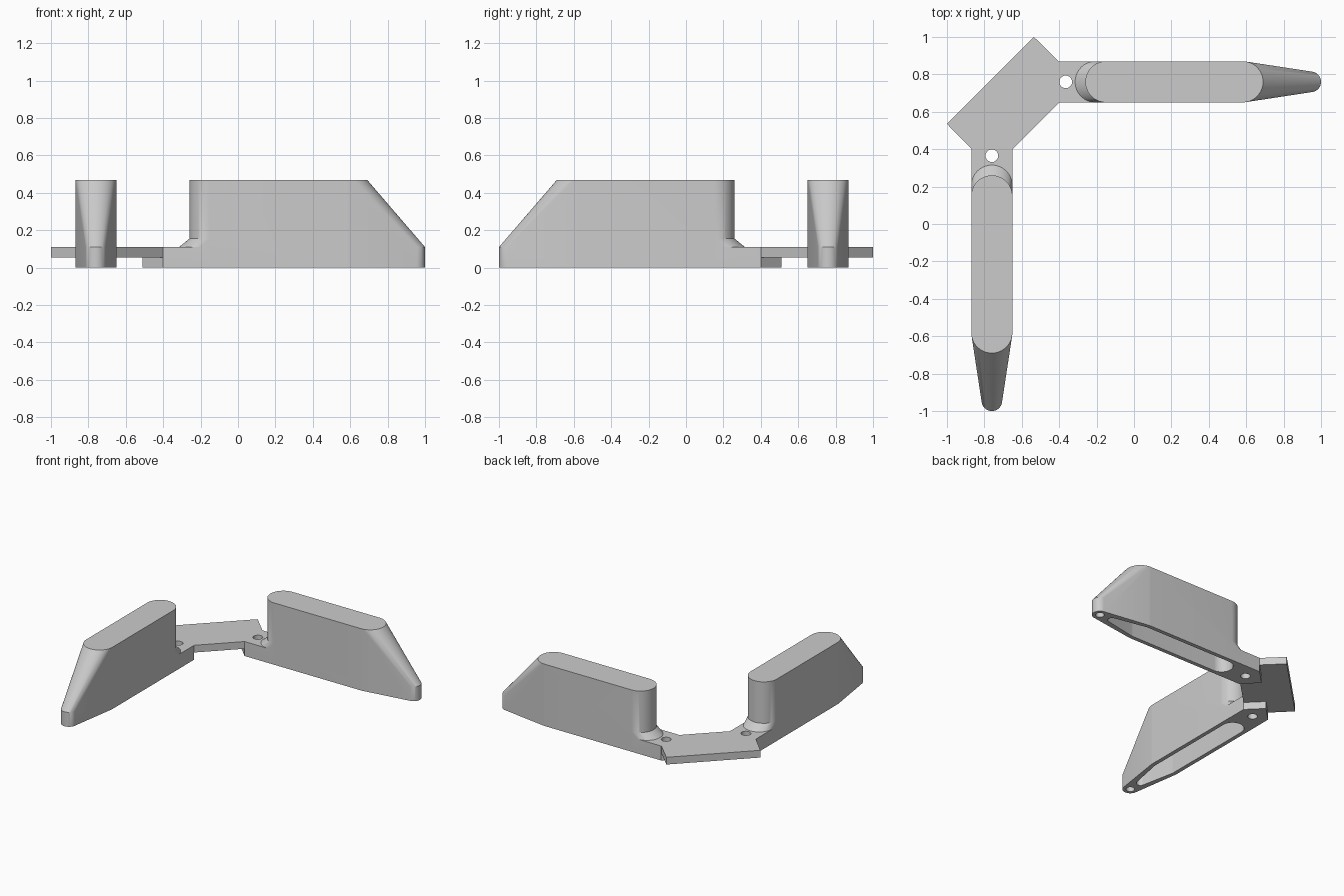
import bpy, bmesh, math
from mathutils import Matrix

cube = bpy.data.objects.get("Cube")
if cube:
    bpy.data.objects.remove(cube, do_unlink=True)

AXIS = 0.76      # distance of each arm's centre line from the middle
HALF = 0.11      # half the arm width
PLATE = 0.11     # top of the thin plate
LAP = 0.055      # height of the lap joint

grey = bpy.data.materials.new("plain_grey")
grey.use_nodes = True
grey.diffuse_color = (0.6, 0.6, 0.6, 1)
grey.node_tree.nodes["Principled BSDF"].inputs["Base Color"].default_value = (0.6, 0.6, 0.6, 1)


def link(name, mesh):
    obj = bpy.data.objects.new(name, mesh)
    bpy.context.collection.objects.link(obj)
    if not mesh.materials:
        mesh.materials.append(grey)
    return obj


def hull(name, points):
    """Convex solid around the points, with flat areas merged."""
    bm = bmesh.new()
    for p in points:
        bm.verts.new(p)
    out = bmesh.ops.convex_hull(bm, input=bm.verts[:])
    loose = [v for v in bm.verts if not v.link_faces]
    bmesh.ops.delete(bm, geom=loose, context='VERTS')
    bmesh.ops.dissolve_limit(bm, angle_limit=0.005, verts=bm.verts[:], edges=bm.edges[:])
    bmesh.ops.recalc_face_normals(bm, faces=bm.faces[:])
    mesh = bpy.data.meshes.new(name)
    bm.to_mesh(mesh)
    bm.free()
    return link(name, mesh)


def post(x, r, *heights, n=64):
    """Rings of points on the arm's centre line."""
    turns = [2 * math.pi * i / n for i in range(n)]
    return [(x + r * math.cos(a), AXIS + r * math.sin(a), z) for z in heights for a in turns]


def prism(outline, z0, z1):
    return [(x, y, z) for z in (z0, z1) for x, y in outline]


def combine(obj, tool, operation):
    mod = obj.modifiers.new(operation.lower(), 'BOOLEAN')
    mod.operation, mod.solver, mod.object = operation, 'EXACT', tool
    bpy.context.view_layer.objects.active = obj
    bpy.ops.object.modifier_apply(modifier=mod.name)
    bpy.data.objects.remove(tool, do_unlink=True)


def shade(obj):
    bpy.ops.object.select_all(action='DESELECT')
    obj.select_set(True)
    bpy.context.view_layer.objects.active = obj
    bpy.ops.object.shade_smooth_by_angle(angle=math.radians(30))


# Arm body: tall rounded block sloping down to a narrow nose
BACK, FRONT, NOSE, TOP = -0.15, 0.58, 0.945, 0.47
arm = hull("left_arm", post(BACK, HALF, 0, TOP) + post(FRONT, HALF, 0, TOP)
           + post(NOSE, LAP, 0, PLATE))

# Mounting plate, sloped foot and pointed lap tongue
lo, hi = AXIS - HALF, AXIS + HALF
combine(arm, hull("plate", prism([(-0.4, lo), (BACK, lo), (BACK, hi), (-0.4, hi)], 0, PLATE)), 'UNION')
combine(arm, hull("foot", post(-0.205, HALF, 0.03, PLATE) + post(BACK, HALF, 0.03, 0.155)), 'UNION')
combine(arm, hull("tongue", prism([(-0.51, AXIS), (-0.4, lo), (-0.3, lo), (-0.3, hi), (-0.4, hi)],
                                  0, LAP)), 'UNION')

# Hollow underside, blind nose hole and through hole in the plate
combine(arm, hull("cavity", post(BACK, 0.08, -0.05, 0.44) + post(FRONT, 0.08, -0.05, 0.44)
                  + post(0.835, 0.03, -0.05, 0.2)), 'DIFFERENCE')
combine(arm, hull("nose_hole", post(NOSE, 0.03, -0.05, 0.08, n=32)), 'DIFFERENCE')
combine(arm, hull("screw_hole", post(-0.365, 0.034, -0.05, 0.2, n=32)), 'DIFFERENCE')
shade(arm)

# Second arm, mirrored across the diagonal
mesh = arm.data.copy()
mesh.transform(Matrix(((0, -1, 0, 0), (-1, 0, 0, 0), (0, 0, 1, 0), (0, 0, 0, 1))))
mesh.flip_normals()
link("right_arm", mesh)

# Diagonal corner bracket resting on both tongues
half = [(-0.535, 1.0), (-0.4, 0.867), (-0.4, lo)]
outline = half + [(-y, -x) for x, y in half]
bracket = hull("corner_bracket", prism(outline, LAP, PLATE))
shade(bracket)
